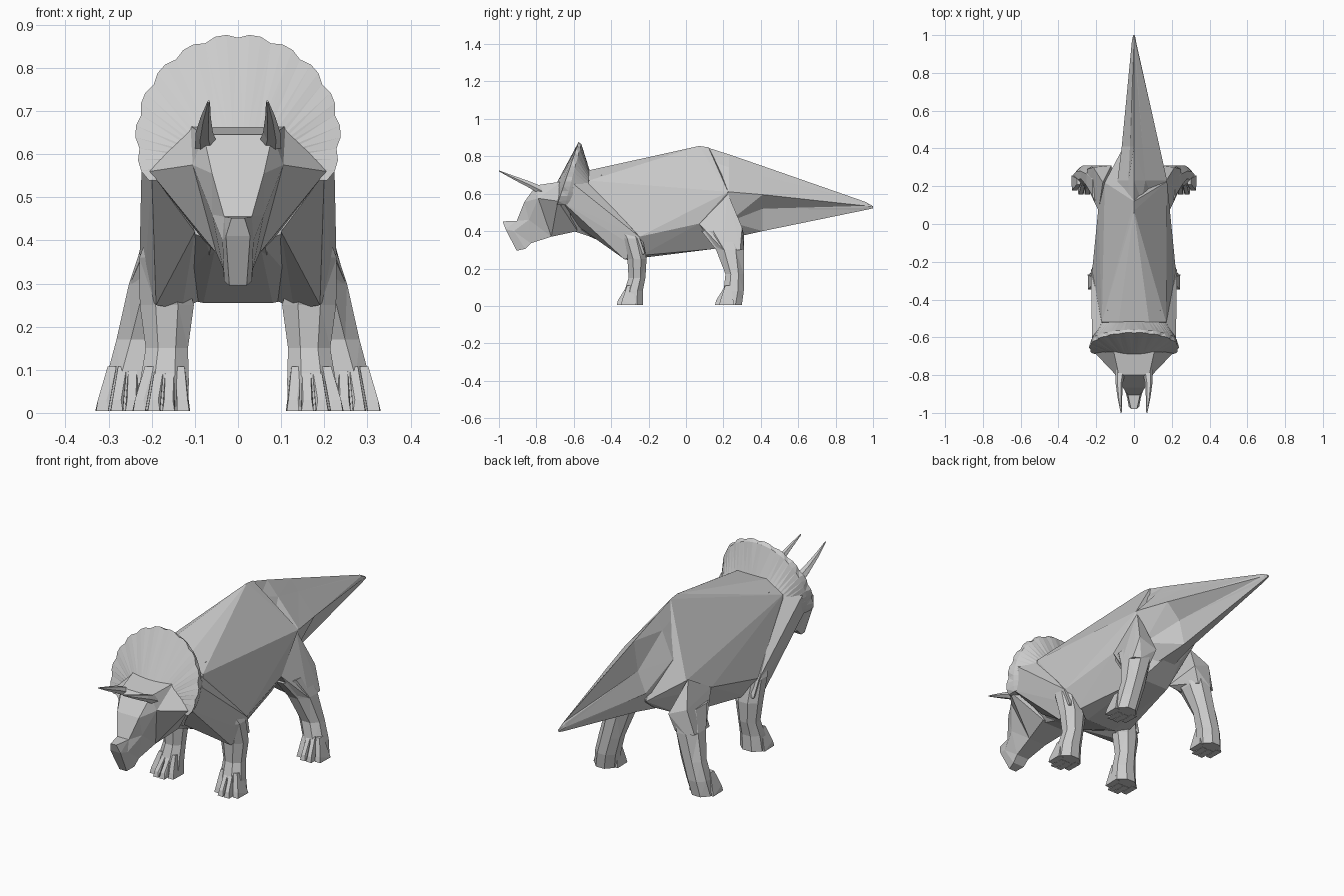
import bpy, bmesh
from math import sin, cos, pi, radians


def finish(name, bm):
    bmesh.ops.recalc_face_normals(bm, faces=bm.faces)
    mesh = bpy.data.meshes.new(name)
    bm.to_mesh(mesh)
    bm.free()
    ob = bpy.data.objects.new(name, mesh)
    bpy.context.collection.objects.link(ob)
    return ob


def loft(name, rings):
    """Skin closed rings of equal length and cap both ends."""
    bm = bmesh.new()
    loops = [[bm.verts.new(p) for p in ring] for ring in rings]
    n = len(rings[0])
    for a, b in zip(loops, loops[1:]):
        for i in range(n):
            j = (i + 1) % n
            bm.faces.new((a[i], a[j], b[j], b[i]))
    bm.faces.new(loops[0])
    bm.faces.new(loops[-1])
    bmesh.ops.triangulate(bm, faces=bm.faces)
    return finish(name, bm)


def hull(name, points):
    bm = bmesh.new()
    for p in points:
        bm.verts.new(p)
    res = bmesh.ops.convex_hull(bm, input=bm.verts)
    loose = {g for g in res["geom_interior"] if isinstance(g, bmesh.types.BMVert)}
    bmesh.ops.delete(bm, geom=list(loose), context='VERTS')
    return finish(name, bm)


# Body: broad flat planes falling from the spine apex
half = [(.08, -.52, .725), (.17, -.52, .67), (.18, -.52, .55), (.14, -.54, .43), (.05, -.57, .395),
        (.222, -.25, .37), (.08, -.25, .255), (.16, -.24, .27), (.19, .07, .44), (.08, .15, .305)]
hull("body", half + [(-x, y, z) for x, y, z in half] + [
    (0, .07, .855), (0, .12, .848), (.175, .225, .61), (-.155, .22, .52), (-.06, .40, .46),
    (.04, .30, .385), (-.04, .30, .385)])

# Neck running into the head
hull("neck", [(s * x, y, z) for s in (1, -1) for x, y, z in (
    (.11, -.64, .65), (.16, -.63, .54), (.06, -.60, .40), (.14, -.45, .70), (.18, -.45, .5), (.07, -.45, .35))])

# Tail: y, top z, then (x, z) for shoulder, flank, low flank, belly, left width factor, left drop
sections = [
    (0.12, 0.845, (.04, .78), (.11, .66), (.13, .50), (.06, .36), .7, 0),
    (0.23, 0.81, (.06, .741), (.175, .61), (.13, .45), (.06, .36), .5, 0),
    (0.41, 0.748, (.045, .695), (.135, .595), (.06, .52), (.03, .40), .48, .09),
    (0.96, 0.556, (.006, .55), (.012, .535), (.01, .525), (.006, .513), 1, 0),
    (1.00, 0.533, (.003, .532), (.005, .53), (.005, .527), (.003, .522), 1, 0),
]
loft("tail", [
    [(0, y, zt)] + [(x, y, z) for x, z in pts] + [(-x * k, y, max(z - d, pts[-1][1])) for x, z in reversed(pts)]
    for y, zt, *pts, k, d in sections])

# Head and beak: (half width, y, z) for top, cheek and jaw
head = [
    ((.11, -.665, .665), (.205, -.685, .56), (.08, -.58, .40)),
    ((.08, -.80, .645), (.105, -.79, .575), (.05, -.72, .37)),
    ((.06, -.865, .555), (.06, -.84, .46), (.035, -.83, .335)),
    ((.032, -.905, .455), (.036, -.92, .40), (.032, -.86, .305)),
    ((.015, -.98, .452), (.028, -.965, .41), (.02, -.905, .295)),
]
loft("head", [list(r) + [(-x, y, z) for x, y, z in reversed(r)] for r in head])

# Frill with scalloped rim, hollowing to the face and tapering back to the neck
N = 36
face, rim, edge, neck = [], [], [], []
for i in range(N + 1):
    t = radians(-26) + radians(232) * i / N
    c, s = cos(t), sin(t)
    r = 0.238 if i % 3 else 0.230
    z = 0.64 + r * s
    y = -0.575 - (0.875 - z) * 0.34
    face.append((0.11 * c, -0.69, 0.60 + 0.06 * s))
    rim.append((r * c, y, z))
    edge.append((.228 * c, y + 0.015 + .02 * (1 - s), 0.64 + .226 * s))
    neck.append((0.175 * c, -0.515, 0.60 + 0.125 * s))
loft("frill", [face, rim, edge, neck])

# Limb rings: x, y, z, x radius, y radius
hind = [(.17, .19, .40, .05, .11), (.19, .235, .30, .064, .076),
        (.225, .26, .17, .058, .05), (.25, .255, .08, .057, .055), (.265, .24, .005, .056, .06)]
fore = [(.165, -.34, .45, .03, .05), (.18, -.29, .36, .05, .06), (.165, -.262, .25, .064, .052),
        (.165, -.262, .15, .05, .046), (.17, -.28, .08, .057, .05), (.175, -.285, .005, .062, .055)]
toes = {"hind": (.264, .155), "front": (.178, -.37)}

for side, s in (("right", 1), ("left", -1)):
    for kind, limb in (("hind", hind), ("front", fore)):
        loft(f"{kind}_leg_{side}", [
            [(s * (x + rx * cos(pi / 4 * k + pi / 8) * 1.06), y + ry * sin(pi / 4 * k + pi / 8) * 1.06, z)
             for k in range(8)] for x, y, z, rx, ry in limb])
        # Four fanned toes per foot
        cx, y0 = toes[kind]
        for k in range(4):
            o = k - 1.5
            x, y = cx + o * 0.034, y0 + (0.022 if abs(o) > 1 else 0)
            xt = cx - 0.008 + o * 0.024
            pts = [(xt + d * .010, y0 + h, .108) for d in (-1, 1) for h in (.055, .085)]
            pts += [(x + d * w, y + h, z) for d in (-1, 1)
                    for w, h, z in ((.014, 0, .004), (.010, .006, .03), (.016, .08, .004))]
            hull(f"{kind}_toe_{side}_{k + 1}", [(s * a, b, c) for a, b, c in pts])
    # Thigh blending the hip into the leg
    hull(f"thigh_{side}", [(s * a, b, c) for a, b, c in (
        (.165, .22, .61 if s > 0 else .53), (.188, .07, .44), (.215, .30, .42), (.12, .31, .38), (.09, .15, .33),
        (.25, .20, .30), (.25, .29, .30), (.215, .165, .30), (.215, .31, .30), (.15, .18, .30), (.15, .30, .30))])
    # Shoulder fold from the frill down to the elbow
    hull(f"shoulder_fold_{side}", [(s * a, b, c) for a, b, c in (
        (.20, -.66, .555), (.222, -.60, .65), (.16, -.51, .66), (.228, -.25, .37), (.218, -.22, .28),
        (.19, -.33, .25), (.13, -.28, .24), (.10, -.57, .42), (.09, -.25, .26), (.12, -.25, .40))])
    # Brow horn
    horn = [(.072, -.77, .615, .028), (.078, -.84, .65, .02), (.075, -.92, .685, .012), (.068, -1.0, .722, .003)]
    loft(f"brow_horn_{side}", [
        [(s * (x + r * cos(pi / 3 * k)), y, z + r * sin(pi / 3 * k)) for k in range(6)]
        for x, y, z, r in horn])
